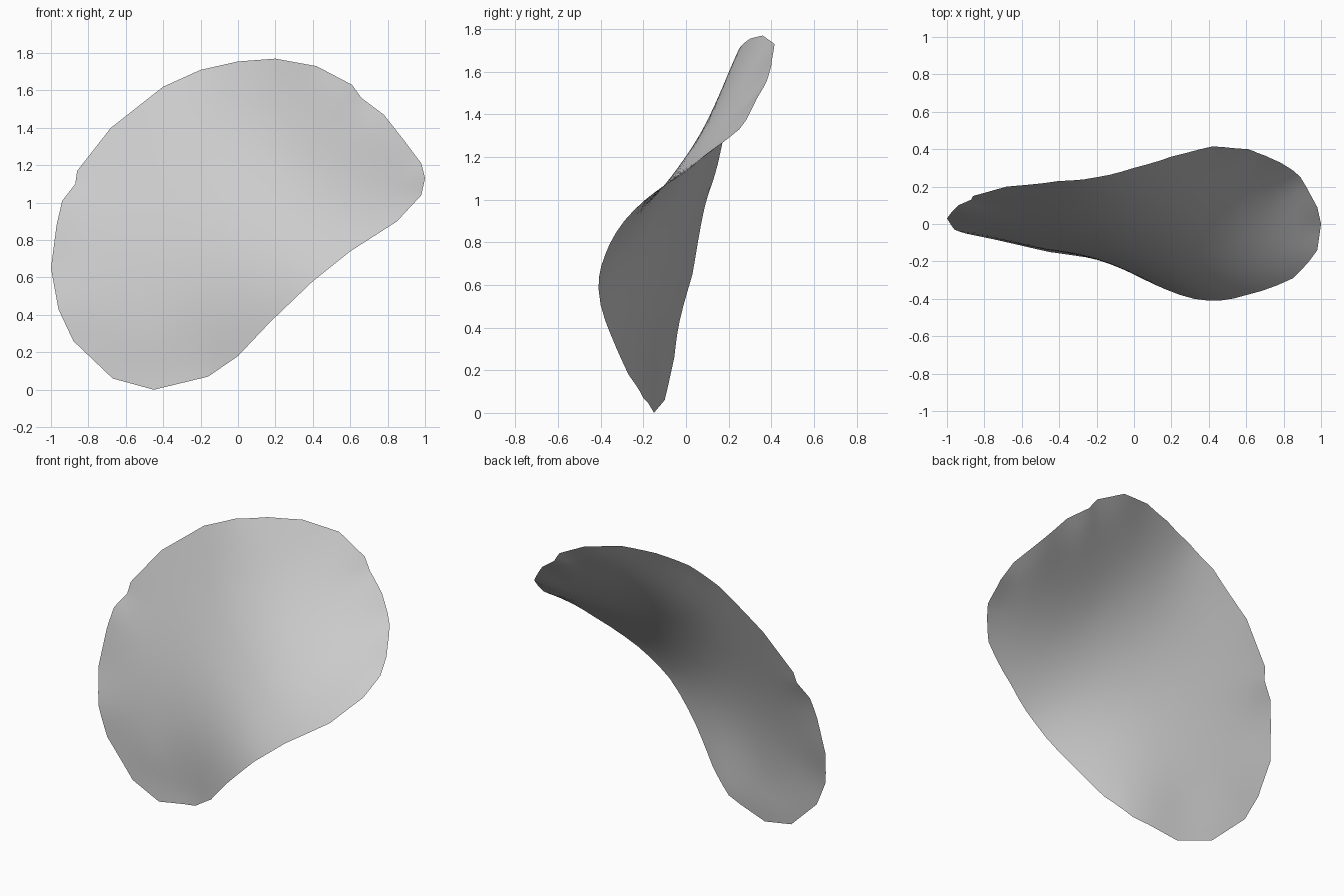
import bpy
import math
from mathutils import Vector

cube = bpy.data.objects.get("Cube")
if cube:
    bpy.data.objects.remove(cube, do_unlink=True)

# Rim of the sheet, clockwise from the far side: x, z and depth y
rim = [
    (-1, .65, .03), (-.97, .88, .07), (-.94, 1.01, .1), (-.87, 1.1, .13),
    (-.86, 1.17, .15), (-.68, 1.4, .2), (-.4, 1.62, .23), (-.2, 1.71, .25),
    (0, 1.755, .3), (.2, 1.77, .36), (.42, 1.73, .415), (.61, 1.63, .4),
    (.66, 1.56, .38), (.78, 1.47, .33), (.89, 1.33, .25), (.98, 1.21, .09),
    (1, 1.13, 0), (.98, 1.04, -.14), (.85, .9, -.29), (.6, .74, -.38),
    (.4, .58, -.41), (.17, .36, -.35), (0, .18, -.27), (-.16, .07, -.2),
    (-.45, 0, -.15), (-.67, .06, -.1), (-.88, .26, -.055), (-.96, .43, -.03),
]
# Depth of the sheet at a few places inside the rim
inside = [(-.2, .3, -.19), (-.5, .25, -.13), (0, 1.38, .105), (.3, 1.2, .0)]


def kernel(a, b):
    """Thin plate bending energy between two places on the sheet."""
    squared = (a[0] - b[0]) ** 2 + (a[1] - b[1]) ** 2
    return squared * math.log(squared) if squared > 0 else 0.0


def solve(matrix):
    """Gauss-Jordan elimination of an augmented matrix."""
    size = len(matrix)
    for column in range(size):
        pivot = max(range(column, size), key=lambda r: abs(matrix[r][column]))
        matrix[column], matrix[pivot] = matrix[pivot], matrix[column]
        lead = matrix[column][column]
        matrix[column] = [value / lead for value in matrix[column]]
        for row in range(size):
            factor = matrix[row][column]
            if row != column and factor:
                matrix[row] = [value - factor * top for value, top
                               in zip(matrix[row], matrix[column])]
    return [row[-1] for row in matrix]


def bent_plate(points):
    """Return a smooth depth function passing through the points."""
    rows = [[kernel(p, q) for q in points] + [1, p[0], p[1], p[2]] for p in points]
    rows.append([1] * len(points) + [0] * 4)
    rows.append([p[0] for p in points] + [0] * 4)
    rows.append([p[1] for p in points] + [0] * 4)
    weights = solve(rows)

    def depth(x, z):
        bend = sum(w * kernel((x, z), p) for w, p in zip(weights, points))
        base, along_x, along_z = weights[-3:]
        return bend + base + along_x * x + along_z * z
    return depth


def build_sheet(name, material, rings=18, splits=3):
    """Concentric rings shrinking from the rim to a centre point."""
    depth = bent_plate(rim + inside)
    outline = []
    for start, end in zip(rim, rim[1:] + rim[:1]):
        a, b = Vector(start[:2]), Vector(end[:2])
        outline += [a.lerp(b, step / splits) for step in range(splits)]
    count = len(outline)
    centre = Vector((-.1, .85))
    flat = [centre]
    for ring in range(1, rings + 1):
        flat += [centre.lerp(p, ring / rings) for p in outline]
    verts = [(p.x, depth(p.x, p.y), p.y) for p in flat]

    faces = []
    for i in range(count):
        j = (i + 1) % count
        faces.append((0, 1 + j, 1 + i))
        for ring in range(rings - 1):
            inner, outer = 1 + ring * count, 1 + (ring + 1) * count
            faces.append((inner + i, inner + j, outer + j, outer + i))
    # Turn the faces towards the front
    faces = [tuple(reversed(face)) for face in faces]

    mesh = bpy.data.meshes.new(name)
    mesh.from_pydata(verts, [], faces)
    mesh.materials.append(material)
    for polygon in mesh.polygons:
        polygon.use_smooth = True
    # Make the visible front the outer side
    if sum(polygon.normal.y * polygon.area for polygon in mesh.polygons) > 0:
        mesh.flip_normals()
    sheet = bpy.data.objects.new(name, mesh)
    bpy.context.collection.objects.link(sheet)
    return sheet


# Pale grey material
grey = bpy.data.materials.new("pale_grey")
grey.use_nodes = True
colour = (.6, .6, .6, 1)
grey.diffuse_color = colour
grey.node_tree.nodes["Principled BSDF"].inputs["Base Color"].default_value = colour

build_sheet("curved_sheet", grey)
